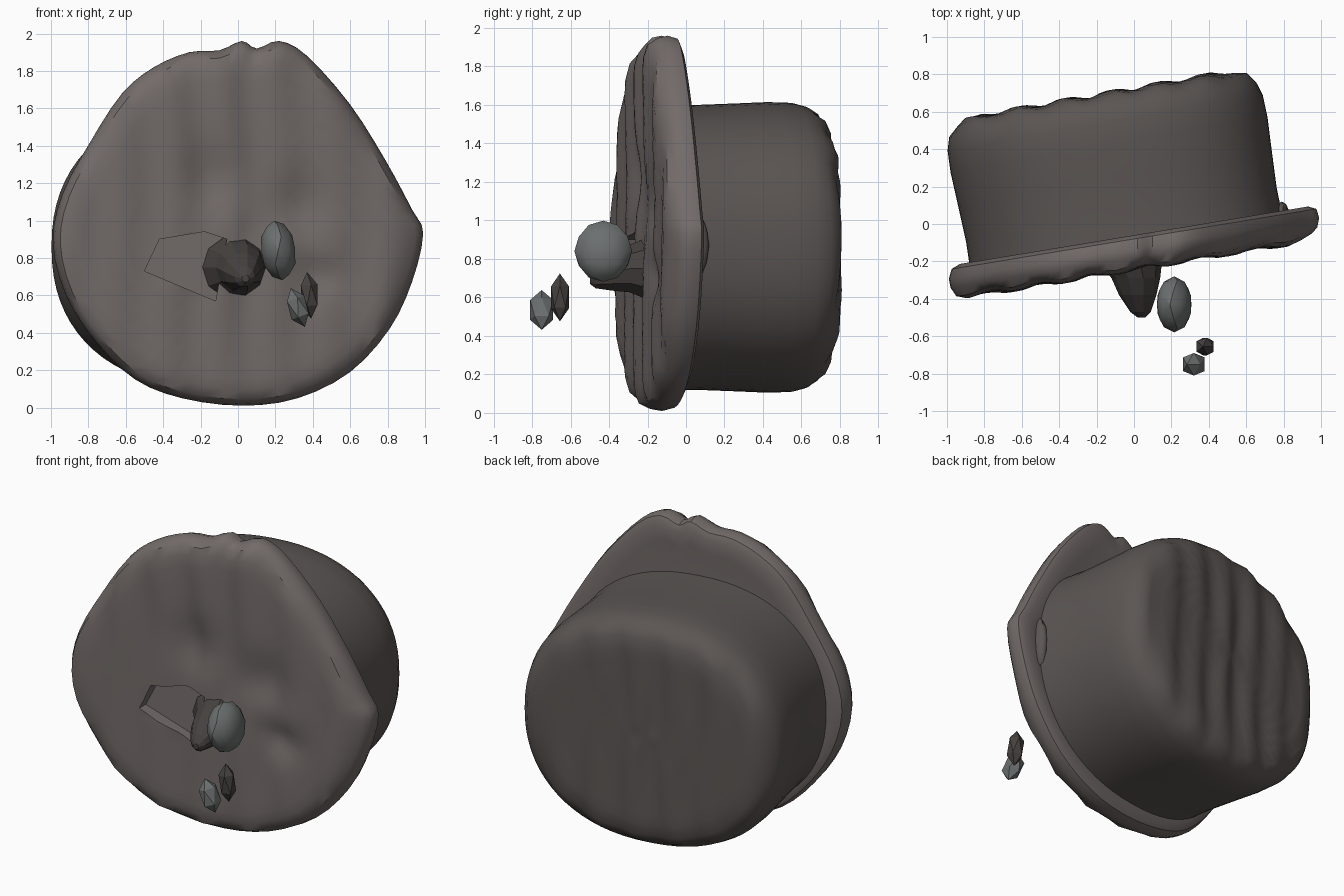
import bpy, bmesh, math
from mathutils import Vector, Matrix

if "Cube" in bpy.data.objects:
    bpy.data.objects.remove(bpy.data.objects["Cube"])


def material(name, rgb):
    m = bpy.data.materials.new(name)
    m.diffuse_color = (*rgb, 1)
    m.use_nodes = True
    m.node_tree.nodes["Principled BSDF"].inputs["Base Color"].default_value = m.diffuse_color
    return m


PLATE = material("warm_grey", (0.17, 0.147, 0.14))
DRUM = material("dark_brown_grey", (0.105, 0.092, 0.087))
STONE = material("cool_grey", (0.15, 0.16, 0.16))
DARK = material("dark_grey", (0.06, 0.053, 0.05))


def finish(name, bm, mat, angle=None):
    bmesh.ops.recalc_face_normals(bm, faces=bm.faces)
    me = bpy.data.meshes.new(name)
    bm.to_mesh(me)
    bm.free()
    ob = bpy.data.objects.new(name, me)
    bpy.context.collection.objects.link(ob)
    me.materials.append(mat)
    if angle:
        bpy.ops.object.select_all(action='DESELECT')
        ob.select_set(True)
        bpy.context.view_layer.objects.active = ob
        bpy.ops.object.shade_smooth_by_angle(angle=math.radians(angle))
    return ob


def loft(outline, rings, shape):
    """Closed solid from scaled copies of an outline; shape(x, z, depth, ring) -> position."""
    bm = bmesh.new()
    loops = [[bm.verts.new(shape(x * s, z * s, d, i)) for x, z in outline]
             for i, (s, d) in enumerate(rings)]
    n = len(outline)
    for a, b in zip(loops, loops[1:]):
        for i in range(n):
            j = (i + 1) % n
            bm.faces.new((a[i], a[j], b[j], b[i]))
    for lp, (s, d), i in ((loops[0], rings[0], 0), (loops[-1], rings[-1], len(rings) - 1)):
        c = bm.verts.new(shape(0, 0, d, i))
        for k in range(n):
            bm.faces.new((lp[k], lp[(k + 1) % n], c))
    return bm


def smooth_outline(pts, steps=3):
    out, n = [], len(pts)
    for i in range(n):
        a, b, c, d = (Vector(pts[(i + k) % n]) for k in (-1, 0, 1, 2))
        for k in range(steps):
            t = k / steps
            out.append(0.5 * (2 * b + (c - a) * t + (2 * a - 5 * b + 4 * c - d) * t * t
                              + (3 * b - a - 3 * c + d) * t ** 3))
    return out


# Uneven slanted plate at the front
CZ = 0.88
rim = [(0.02, 1.96), (0.1, 1.92), (0.22, 1.96), (0.37, 1.88), (0.6, 1.62), (0.79, 1.32),
       (0.93, 1.06), (0.99, 0.93), (0.93, 0.67), (0.81, 0.42), (0.6, 0.19), (0.32, 0.05),
       (0.02, 0.01), (-0.3, 0.05), (-0.55, 0.15), (-0.76, 0.35), (-0.92, 0.6), (-0.99, 0.88),
       (-0.94, 1.14), (-0.79, 1.42), (-0.62, 1.68), (-0.45, 1.82), (-0.26, 1.9), (-0.1, 1.91)]
rim = smooth_outline([(x, z - CZ) for x, z in rim])
plate_rings = [(s / 12, -0.245) for s in range(1, 11)] + [
    (0.9, -0.24), (0.96, -0.22), (0.99, -0.18), (1.0, -0.13), (0.985, -0.08),
    (0.94, -0.06), (0.85, -0.07), (0.5, -0.07)]
dents = [(-0.12, 1.22, 0.16, 0.04), (0.3, 1.08, 0.15, 0.04), (0.44, 0.7, 0.1, 0.05)]


def plate_shape(x, z, d, i):
    z += CZ
    y = d + 0.165 * x
    if i < 12:
        y += 0.012 * math.sin(x * 22 + 0.6 * math.sin(z * 4))
        y += sum(h * math.exp(-((x - a) ** 2 + (z - b) ** 2) / r ** 2) for a, b, r, h in dents)
    return x, y, z


plate = finish("front_plate", loft(rim, plate_rings, plate_shape), PLATE)

# Torn wedge-shaped recess cut in the plate
bm = bmesh.new()
torn = [(-0.5, 0.73), (-0.12, 0.57), (-0.06, 0.9), (-0.18, 0.94), (-0.42, 0.9)]
near = [bm.verts.new((x, -0.7, z)) for x, z in torn]
far = [bm.verts.new((x, -0.17 + 0.165 * x + 0.04 * (z - 0.73), z)) for x, z in torn]
bm.faces.new(near)
bm.faces.new(far[::-1])
for i in range(5):
    j = (i + 1) % 5
    bm.faces.new((near[i], far[i], far[j], near[j]))
cutter = finish("recess_cutter", bm, PLATE)
cutter.hide_render = True
mod = plate.modifiers.new("recess", 'BOOLEAN')
mod.operation, mod.object, mod.solver = 'DIFFERENCE', cutter, 'EXACT'
bpy.ops.object.select_all(action='DESELECT')
plate.select_set(True)
bpy.context.view_layer.objects.active = plate
bpy.ops.object.modifier_apply(modifier="recess")
bpy.data.objects.remove(cutter)
bpy.ops.object.shade_smooth_by_angle(angle=math.radians(35))

# Rounded drum behind, with a ridged back face
oval = []
for i in range(72):
    a = 2 * math.pi * i / 72
    c, s = math.cos(a), math.sin(a)
    oval.append((0.86 * math.copysign(abs(c) ** (2 / 2.25), c),
                 0.755 * math.copysign(abs(s) ** (2 / 2.25), s)))
drum_rings = [(0.9, -0.06), (0.985, -0.05), (0.98, 0.1), (0.99, 0.3), (1.0, 0.48), (0.995, 0.6),
              (0.97, 0.67), (0.92, 0.72), (0.86, 0.745)] + [(s / 12, 0.755) for s in range(9, 0, -1)]
turn = Matrix.Translation((-0.05, -0.05, 0.86)) @ Matrix.Rotation(math.radians(10), 4, 'Z')


def drum_shape(x, z, d, i):
    if i > 6:
        d += 0.013 * math.sin(x * 25 + 0.5 * math.sin(z * 5))
    return turn @ Vector((x, d, z))


finish("drum_body", loft(oval, drum_rings, drum_shape), DRUM, 50)


# Faceted lumps: right-side bulge, loose stone and two floating chips
def lump(name, loc, size, mat, tilt=0, detail=2, angle=None):
    bm = bmesh.new()
    bmesh.ops.create_icosphere(bm, subdivisions=detail, radius=1)
    m = (Matrix.Translation(loc) @ Matrix.Rotation(math.radians(tilt), 4, 'Y')
         @ Matrix.Diagonal((*size, 1)))
    bm.transform(m)
    return finish(name, bm, mat, angle)


lump("side_bulge", (0.79, 0.05, 0.87), (0.04, 0.07, 0.17), DRUM, angle=40)
lump("stone", (0.215, -0.43, 0.84), (0.095, 0.15, 0.16), STONE, -8, angle=25)
lump("chip_lower", (0.32, -0.75, 0.535), (0.06, 0.07, 0.11), STONE, -20, 1)
lump("chip_upper", (0.38, -0.655, 0.6), (0.055, 0.055, 0.125), DARK, -5, 1)

# Tapered knob in the middle of the plate
bm = bmesh.new()
knob = [(-0.02, -0.2, 0.75, 0.17), (0.01, -0.29, 0.75, 0.13), (0.02, -0.38, 0.73, 0.1),
        (0.035, -0.47, 0.7, 0.055), (0.04, -0.5, 0.69, 0.02)]
loops = [[bm.verts.new((x + r * math.cos(k * math.pi / 5), y, z + r * math.sin(k * math.pi / 5)))
          for k in range(10)] for x, y, z, r in knob]
for a, b in zip(loops, loops[1:]):
    for k in range(10):
        bm.faces.new((a[k], a[(k + 1) % 10], b[(k + 1) % 10], b[k]))
bm.faces.new(loops[0])
bm.faces.new(loops[-1])
finish("centre_knob", bm, DARK)
